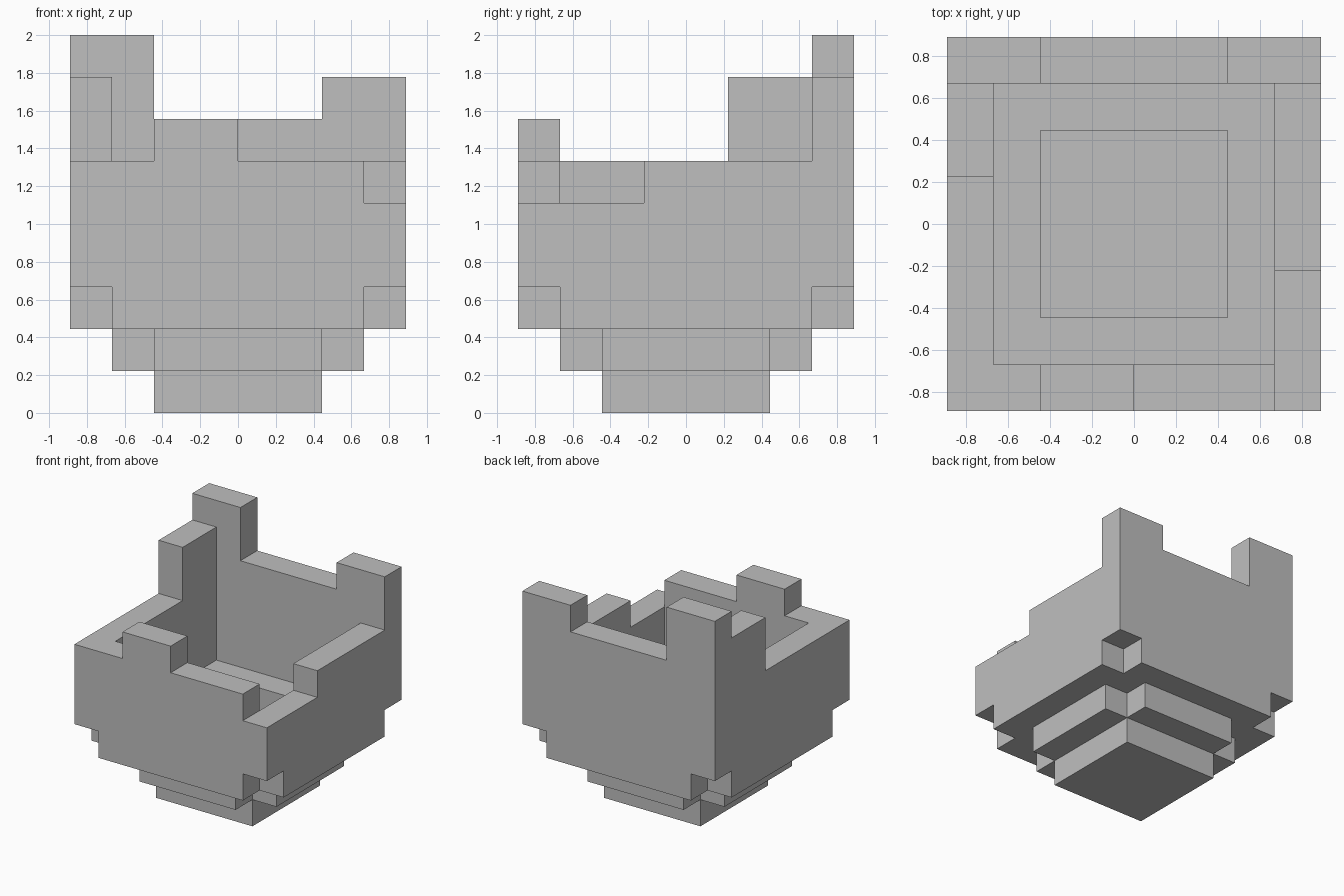
import bpy
import bmesh
from math import radians
from mathutils import Vector

cube = bpy.data.objects.get("Cube")
if cube:
    bpy.data.objects.remove(cube, do_unlink=True)

UNIT = 2 / 9   # size of one block
cells = set()


def block_range(x, y, z):
    return {(i, j, k) for i in range(*x) for j in range(*y) for k in range(*z)}


def fill(x, y, z):
    cells.update(block_range(x, y, z))


def carve(x, y, z):
    cells.difference_update(block_range(x, y, z))


def square(half, z):
    fill((-half, half), (-half, half), z)


def notch_corners(half, z):
    for x in ((-half, 1 - half), (half - 1, half)):
        for y in ((-half, 1 - half), (half - 1, half)):
            carve(x, y, z)


# Stepped foot and bowl body
square(2, (0, 1))
square(3, (1, 2))
notch_corners(3, (1, 2))
square(4, (2, 6))
notch_corners(4, (2, 3))

# Hollow inside with a sunken floor
carve((-3, 3), (-3, 3), (3, 6))
carve((-2, 2), (-2, 2), (2, 3))

# Broken rim: lowered corner, then raised pieces
carve((3, 4), (-4, -1), (5, 6))
fill((-2, 0), (-4, -3), (6, 7))     # front tooth
fill((-4, -3), (1, 3), (6, 8))      # side tooth
fill((-4, 4), (3, 4), (6, 7))       # back wall
fill((-4, -2), (3, 4), (7, 9))      # tall back post
fill((2, 4), (3, 4), (7, 8))        # short back post

# Skin the blocks, keeping only exposed faces
bm = bmesh.new()
for cell in sorted(cells):
    center = Vector(cell) + Vector((0.5, 0.5, 0.5))
    for axis in range(3):
        for sign in (-1, 1):
            normal = Vector((0, 0, 0))
            normal[axis] = sign
            if tuple(int(c + n) for c, n in zip(cell, normal)) in cells:
                continue
            u = Vector((0, 0, 0))
            u[(axis + 1) % 3] = 0.5
            v = normal.cross(u)
            mid = center + normal / 2
            corners = (mid - u - v, mid + u - v, mid + u + v, mid - u + v)
            bm.faces.new([bm.verts.new(p * UNIT) for p in corners])
bmesh.ops.remove_doubles(bm, verts=bm.verts, dist=0.001)
bmesh.ops.dissolve_limit(bm, angle_limit=radians(1), verts=bm.verts, edges=bm.edges)
bmesh.ops.triangulate(bm, faces=[f for f in bm.faces if len(f.verts) > 4])

mesh = bpy.data.meshes.new("broken_shell")
bm.to_mesh(mesh)
bm.free()
shell = bpy.data.objects.new("broken_shell", mesh)
bpy.context.collection.objects.link(shell)

# Plain grey material
grey = bpy.data.materials.new("plain_grey")
grey.use_nodes = True
color = (0.52, 0.52, 0.52, 1)
grey.diffuse_color = color
grey.node_tree.nodes["Principled BSDF"].inputs["Base Color"].default_value = color
mesh.materials.append(grey)
